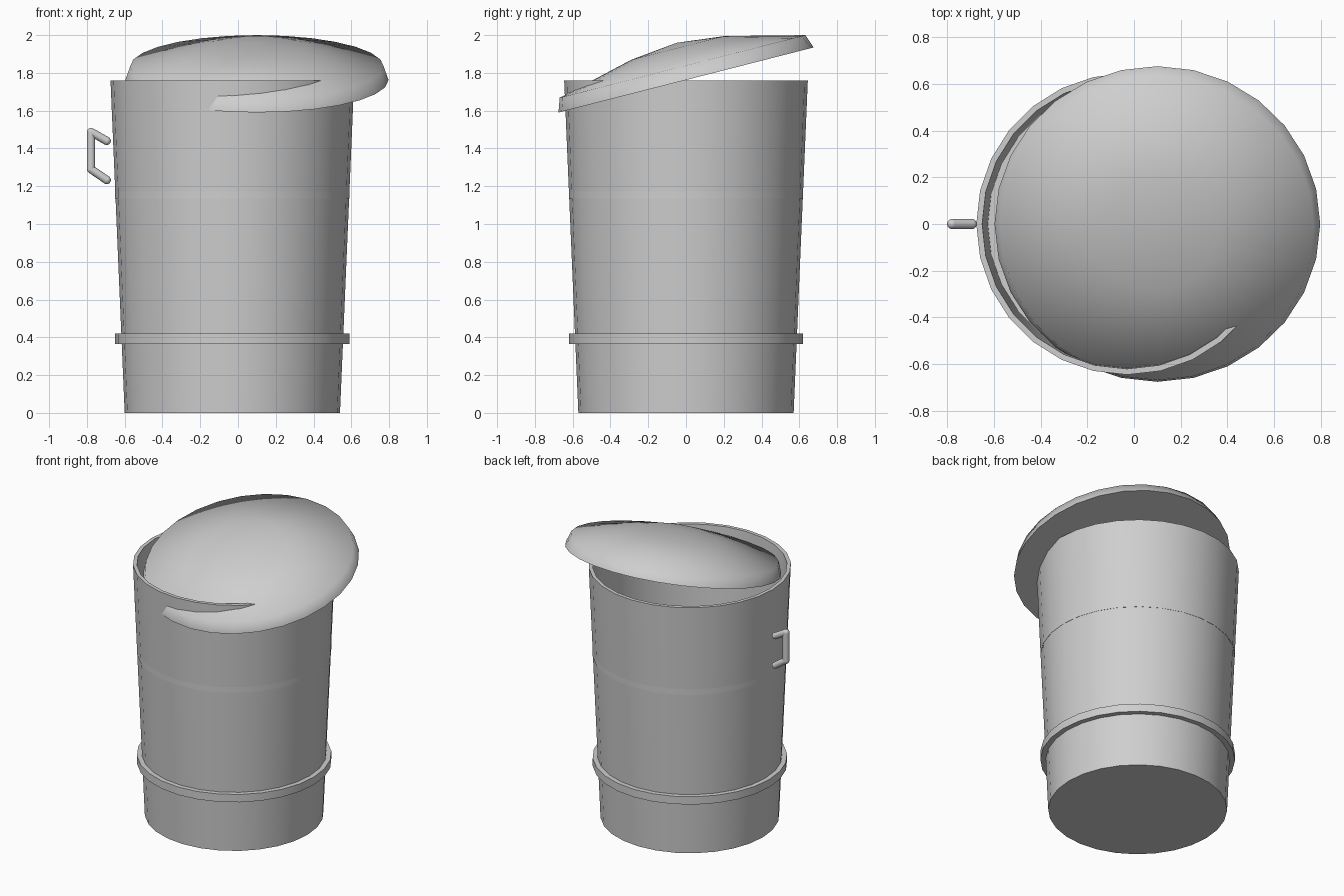
import bpy, bmesh, math
from mathutils import Vector

if "Cube" in bpy.data.objects:
    bpy.data.objects.remove(bpy.data.objects["Cube"])

SEG = 28
metal = bpy.data.materials.new("grey metal")
metal.diffuse_color = (0.62, 0.62, 0.62, 1)
metal.use_nodes = True
metal.node_tree.nodes["Principled BSDF"].inputs["Base Color"].default_value = metal.diffuse_color


def finish(obj, angle):
    obj.data.materials.append(metal)
    bpy.ops.object.select_all(action='DESELECT')
    obj.select_set(True)
    bpy.context.view_layer.objects.active = obj
    bpy.ops.object.shade_smooth_by_angle(angle=math.radians(angle))
    return obj


def lathe(name, profile, loc, angle=35):
    """Revolve (radius, height) points; radius 0 makes a pole."""
    bm = bmesh.new()
    rings = []
    for r, z in profile:
        if r == 0:
            rings.append([bm.verts.new((0, 0, z))] * SEG)
        else:
            rings.append([bm.verts.new((r * math.cos(2 * math.pi * i / SEG),
                                        r * math.sin(2 * math.pi * i / SEG), z))
                          for i in range(SEG)])
    for a, b in zip(rings, rings[1:]):
        for i in range(SEG):
            j = (i + 1) % SEG
            corners = list(dict.fromkeys((a[i], a[j], b[j], b[i])))
            bm.faces.new(corners)
    bmesh.ops.recalc_face_normals(bm, faces=bm.faces)
    mesh = bpy.data.meshes.new(name)
    bm.to_mesh(mesh)
    bm.free()
    obj = bpy.data.objects.new(name, mesh)
    bpy.context.collection.objects.link(obj)
    obj.location = loc
    return finish(obj, angle)


# Tapered open bin with wall thickness
CX = -0.03
lathe("bin_body", [(0, 0), (0.57, 0), (0.645, 1.76), (0.62, 1.76),
                   (0.546, 0.025), (0, 0.025)], (CX, 0, 0))

# Two reinforcing bands
for name, z in (("lower_band", 0.365), ("upper_band", 1.135)):
    lathe(name, [(0, 0), (0.62, 0), (0.62, 0.055), (0, 0.055)], (CX, 0, z))

# Domed lid, tilted and pushed aside
lid = lathe("lid", [(0, 0), (0.697, 0), (0.671, 0.074), (0.255, 0.175), (0, 0.203)],
            (0.1, 0, 1.7625), 80)
lid.rotation_euler.x = math.radians(14.3)

# Side handle: rounded rods joined into one bent bar
R = 0.022
path = [Vector(p) for p in ((-0.695, 0, 1.44), (-0.778, 0, 1.487),
                            (-0.778, 0, 1.29), (-0.695, 0, 1.233))]
bm = bmesh.new()
for p in path:
    res = bmesh.ops.create_uvsphere(bm, u_segments=16, v_segments=10, radius=R)
    bmesh.ops.translate(bm, verts=res["verts"], vec=p)
for a, b in zip(path, path[1:]):
    d = b - a
    res = bmesh.ops.create_cone(bm, segments=16, radius1=R, radius2=R, depth=d.length)
    bmesh.ops.rotate(bm, verts=res["verts"], cent=(0, 0, 0),
                     matrix=d.to_track_quat('Z', 'Y').to_matrix())
    bmesh.ops.translate(bm, verts=res["verts"], vec=(a + b) / 2)
mesh = bpy.data.meshes.new("side_handle")
bm.to_mesh(mesh)
bm.free()
handle = bpy.data.objects.new("side_handle", mesh)
bpy.context.collection.objects.link(handle)
finish(handle, 40)
